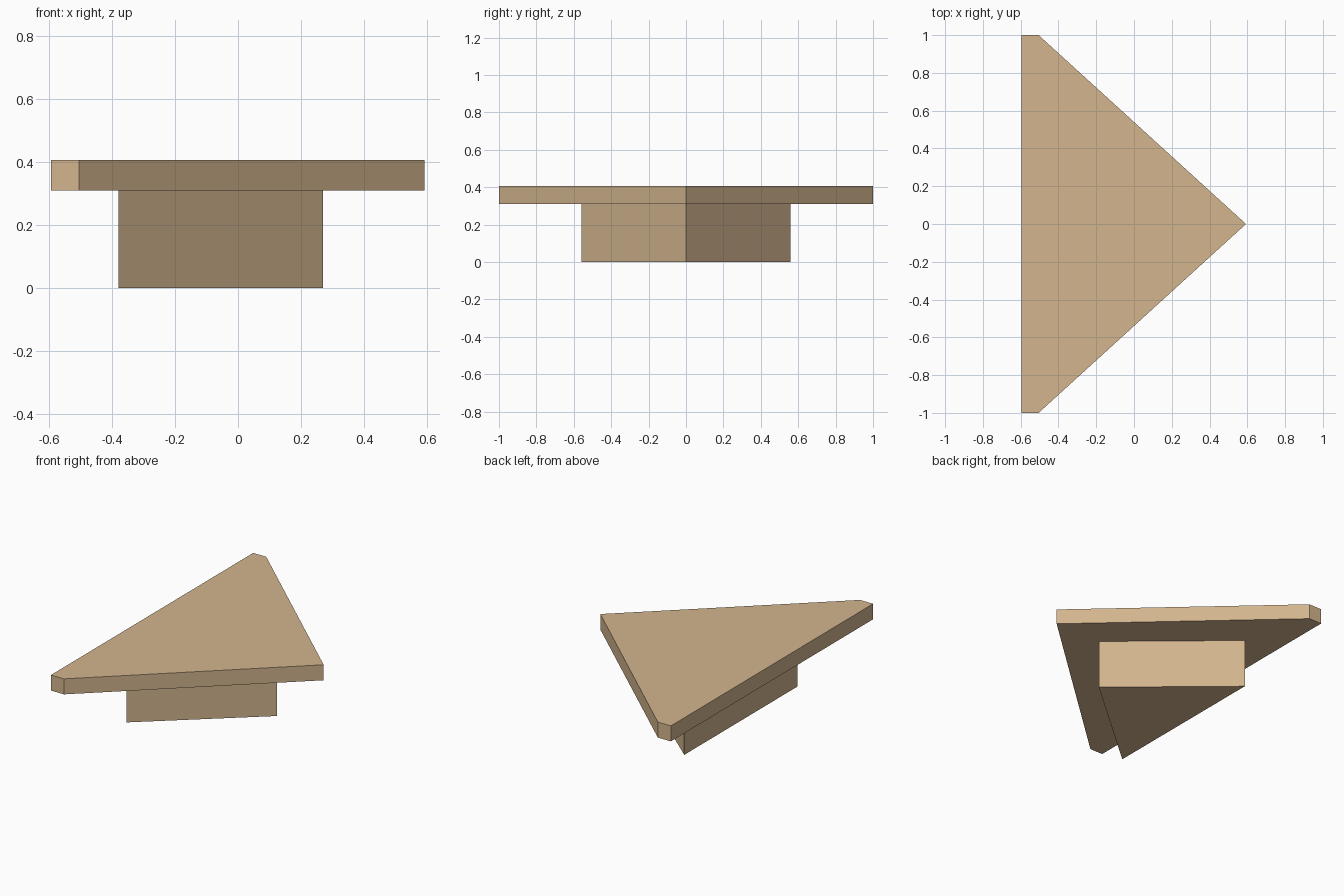
import bpy
import bmesh

cube = bpy.data.objects.get("Cube")
if cube:
    bpy.data.objects.remove(cube, do_unlink=True)

# Single tan colour
TAN = (0.65, 0.46, 0.27, 1.0)
tan = bpy.data.materials.new("tan")
tan.use_nodes = True
tan.diffuse_color = TAN
tan.node_tree.nodes["Principled BSDF"].inputs["Base Color"].default_value = TAN


def prism(name, outline, bottom, top):
    """Extrude a counter-clockwise outline upward into a flat-sided solid."""
    bm = bmesh.new()
    face = bm.faces.new([bm.verts.new((x, y, bottom)) for x, y in outline])
    lid = bmesh.ops.extrude_face_region(bm, geom=[face], use_keep_orig=True)["geom"]
    verts = [v for v in lid if isinstance(v, bmesh.types.BMVert)]
    bmesh.ops.translate(bm, verts=verts, vec=(0, 0, top - bottom))
    bmesh.ops.recalc_face_normals(bm, faces=bm.faces)
    mesh = bpy.data.meshes.new(name)
    bm.to_mesh(mesh)
    bm.free()
    mesh.materials.append(tan)
    obj = bpy.data.objects.new(name, mesh)
    bpy.context.collection.objects.link(obj)
    return obj


# Triangular pedestal under the slab
prism("pedestal", [(-0.38, -0.56), (0.27, 0), (-0.38, 0.56)], 0, 0.31)

# Wide triangular slab with two clipped corners
prism("top_slab", [(-0.595, -1), (-0.505, -1), (0.593, 0),
                   (-0.505, 1), (-0.595, 1)], 0.31, 0.407)
